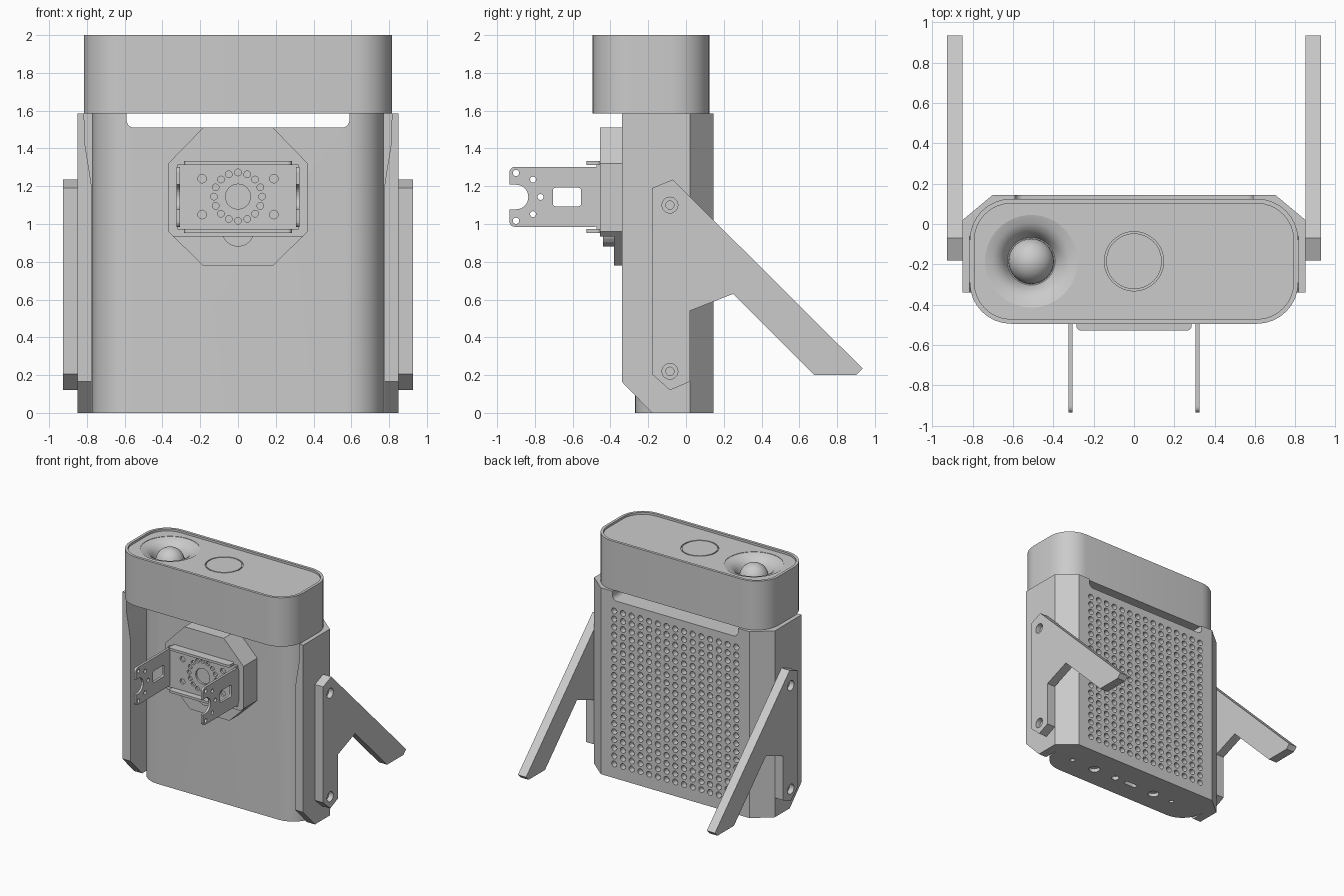
import bpy, bmesh, math
from mathutils import Vector

if "Cube" in bpy.data.objects:
    bpy.data.objects.remove(bpy.data.objects["Cube"])


def make(name, bm, smooth=False):
    bmesh.ops.recalc_face_normals(bm, faces=bm.faces)
    me = bpy.data.meshes.new(name)
    bm.to_mesh(me)
    bm.free()
    ob = bpy.data.objects.new(name, me)
    bpy.context.collection.objects.link(ob)
    if smooth:
        smooth_ob(ob)
    return ob


def activate(ob):
    bpy.ops.object.select_all(action='DESELECT')
    ob.select_set(True)
    bpy.context.view_layer.objects.active = ob


def smooth_ob(ob):
    activate(ob)
    bpy.ops.object.shade_smooth_by_angle(angle=math.radians(32))


def loft(bm, rings):
    vs = [[bm.verts.new(p) for p in r] for r in rings]
    n = len(vs[0])
    for a, b in zip(vs, vs[1:]):
        for i in range(n):
            bm.faces.new((a[i], a[(i + 1) % n], b[(i + 1) % n], b[i]))
    bm.faces.new(vs[0])
    bm.faces.new(vs[-1])


PLACE = {'x': lambda u, v, a: (a, u, v), 'y': lambda u, v, a: (u, a, v), 'z': lambda u, v, a: (u, v, a)}


def prisms(name, axis, profiles, a, b, smooth=False):
    """Extrude 2D outlines along an axis from a to b, all in one mesh."""
    bm = bmesh.new()
    for pts in profiles:
        loft(bm, [[PLACE[axis](u, v, t) for u, v in pts] for t in (a, b)])
    return make(name, bm, smooth)


def circle(u, v, r, n=16):
    return [(u + r * math.cos(2 * math.pi * i / n), v + r * math.sin(2 * math.pi * i / n)) for i in range(n)]


def rect(u0, v0, u1, v1, r=0.0, seg=8):
    if r == 0:
        return [(u0, v0), (u1, v0), (u1, v1), (u0, v1)]
    pts = []
    for k, (cu, cv) in enumerate(((u1 - r, v1 - r), (u0 + r, v1 - r), (u0 + r, v0 + r), (u1 - r, v0 + r))):
        for i in range(seg + 1):
            t = math.pi / 2 * (k + i / seg)
            pts.append((cu + r * math.cos(t), cv + r * math.sin(t)))
    return pts


def lathe(name, profile, cx, cy, n=48, closed=True):
    bm = bmesh.new()
    vs = [bm.verts.new((cx + r, cy, z)) for r, z in profile]
    es = [bm.edges.new(p) for p in zip(vs, vs[1:])]
    if closed:
        es.append(bm.edges.new((vs[-1], vs[0])))
    bmesh.ops.spin(bm, geom=vs + es, cent=Vector((cx, cy, 0)), axis=(0, 0, 1), angle=2 * math.pi, steps=n)
    bmesh.ops.remove_doubles(bm, verts=bm.verts, dist=1e-5)
    return make(name, bm)


def cut(ob, cutter):
    cutter.hide_render = True
    m = ob.modifiers.new('cut', 'BOOLEAN')
    m.operation, m.solver, m.object = 'DIFFERENCE', 'EXACT', cutter
    activate(ob)
    bpy.ops.object.modifier_apply(modifier=m.name)
    bpy.data.objects.remove(cutter)


def mirror(ob):
    m = ob.modifiers.new('mirror', 'MIRROR')
    m.use_axis = (True, False, False)
    m.use_clip = False


# main body: rounded front, flat back
front = [p for p in rect(-.77, -.27, .77, .5, .2) if p[1] < 0]
body = prisms('body', 'z', [front + [(.77, .02), (.7, .06), (.7, .145), (-.7, .145), (-.7, .06), (-.77, .02)]], 0, 1.585)
# carry slot under the cap, seen right through
slot = [p for p in rect(-.59, 1.51, .59, 1.9, .04, 5) if p[1] < 1.6] + [(.59, 1.8), (-.59, 1.8)]
cut(body, prisms('slot_cutter', 'y', [slot], -1, 1))
# speaker perforation on the back
holes = [circle(-.574 + .082 * i, .12 + .0685 * j, .025, 12) for i in range(15) for j in range(20)]
cut(body, prisms('grille_cutter', 'y', holes, .095, .3))
# ports in the underside
ports = [circle(.58, -.08, .02), circle(.35, -.08, .045), circle(.13, -.08, .03),
         rect(-.09, -.1, .03, -.06, .018, 4), circle(-.27, -.08, .045), circle(-.46, -.08, .02)]
cut(body, prisms('port_cutter', 'z', ports, -.1, .03))
smooth_ob(body)

# side rails, chamfered at the lower front and narrower at the top
bm = bmesh.new()
rings = []
for z, xin, yf in ((0, .775, -.18), (.165, .775, -.34), (1.2, .775, -.34), (1.28, .787, -.34), (1.42, .81, -.34), (1.585, .815, -.34)):
    rings.append([(x, y, z) for x, y in ((xin, yf), (.85, yf), (.85, .02), (.7, .145), (.7, -.06), (xin, -.06))])
loft(bm, rings)
mirror(make('side_rail', bm))

# cap with a raised rim
cx, cy = -.51, -.185
cap = prisms('cap', 'z', [rect(-.815, -.495, .815, .125, .205)], 1.585, 2)
cut(cap, prisms('recess_cutter', 'z', [rect(-.792, -.472, .792, .102, .182)], 1.982, 2.1))
# flared dish and round button groove
dish = [(0, 2.05), (.23, 2.05), (.23, 1.979), (.19, 1.968), (.16, 1.95), (.135, 1.92), (.118, 1.88), (0, 1.88)]
cut(cap, lathe('dish_cutter', dish, cx, cy, closed=False))
cut(cap, lathe('groove_cutter', [(.138, 1.968), (.147, 1.968), (.147, 2.05), (.138, 2.05)], 0, cy))
smooth_ob(cap)
# ball in the dish
bm = bmesh.new()
bmesh.ops.create_uvsphere(bm, u_segments=32, v_segments=16, radius=.113)
bmesh.ops.translate(bm, verts=bm.verts, vec=(cx, cy, 1.878))
make('ball', bm, True)

# octagonal mount: shallow lower part, deeper upper part
prisms('mount_base', 'y', [[(-.185, .78), (.185, .78), (.37, .96), (.37, 1.32), (.185, 1.51), (-.185, 1.51), (-.37, 1.32), (-.37, .96)]], -.38, -.25)
prisms('mount_block', 'y', [[(-.345, .935), (.345, .935), (.37, .96), (.37, 1.32), (.185, 1.51), (-.185, 1.51), (-.37, 1.32), (-.37, .96)]], -.455, -.37)
prisms('mount_boss', 'y', [circle(0, .965, .085, 24)], -.44, -.37)

# bracket: drilled back plate
plate = prisms('bracket_plate', 'y', [rect(-.32, .97, .32, 1.315)], -.475, -.452)
drill = [circle(.128 * math.cos(k * math.pi / 8), 1.145 + .128 * math.sin(k * math.pi / 8), .018, 12) for k in range(16)]
drill += [circle(sx * .19, z, .023, 12) for sx in (-1, 1) for z in (1.05, 1.24)]
cut(plate, prisms('drill_cutter', 'y', drill + [circle(0, 1.145, .066, 32)], -.6, -.458))
# bent lips above and below the plate
for name, z in (('upper_lip', 1.313), ('lower_lip', .953)):
    prisms('bracket_' + name, 'z', [rect(-.285, -.528, .285, -.452, .02, 4)], z, z + .02)
# bracket arms
arm = prisms('bracket_arm', 'x', [rect(-.935, .985, -.455, 1.303, .03, 5)], .306, .326)
arm_cuts = [circle(-.9, 1.27, .017, 12), circle(-.9, 1.017, .017, 12), circle(-.81, 1.235, .016, 12),
            circle(-.81, 1.052, .016, 12), circle(-.77, 1.143, .016, 12), rect(-.705, 1.093, -.555, 1.192, .015, 3),
            rect(-1.03, 1.078, -.835, 1.208, .064, 8)]
cut(arm, prisms('arm_cutter', 'x', arm_cuts, .2, .4))
mirror(arm)

# support legs with counterbored bolt holes
leg = prisms('support_leg', 'x', [[(-.18, 1.19), (-.07, 1.235), (.935, .235), (.9, .2), (.68, .2), (.25, .63),
                                   (.02, .54), (.02, .165), (-.085, .12), (-.18, .205)]], .85, .927)
for r, depth in ((.042, .885), (.022, .852)):
    cut(leg, prisms('bolt_cutter', 'x', [circle(-.085, 1.1, r, 24), circle(-.085, .22, r, 24)], depth, 1.1))
mirror(leg)
